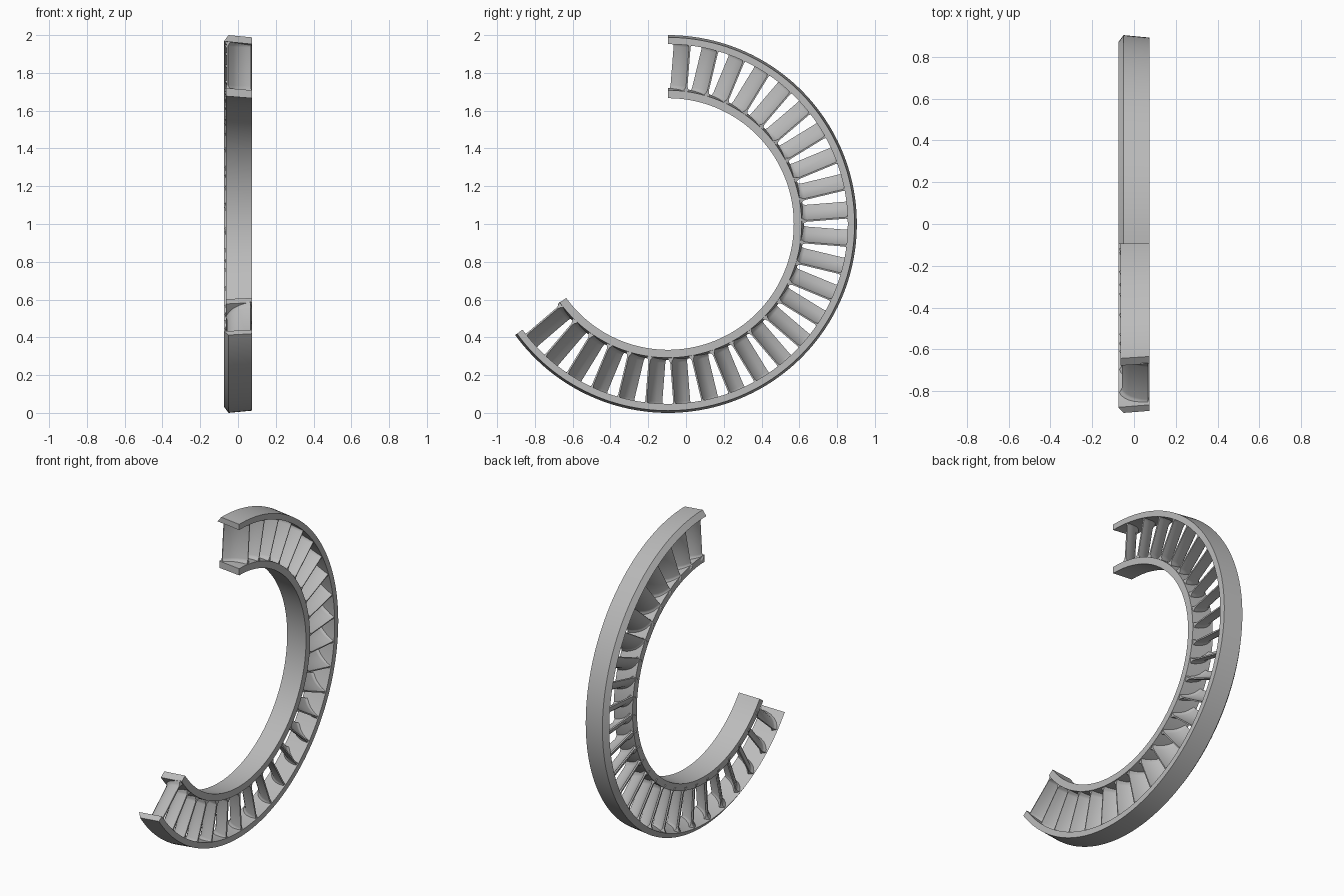
import bpy, bmesh, math
from mathutils import Vector

cube = bpy.data.objects.get("Cube")
if cube:
    bpy.data.objects.remove(cube, do_unlink=True)

CENTRE = Vector((0, -0.0955, 1))
SPAN, PITCH = 234, 9          # degrees covered by the sector, vane spacing

metal = bpy.data.materials.new("grey_metal")
metal.use_nodes = True
grey = (0.5, 0.5, 0.5, 1)
metal.diffuse_color = grey
metal.node_tree.nodes["Principled BSDF"].inputs["Base Color"].default_value = grey


def loft(name, rings):
    """Skin closed sections and cap both ends."""
    bm = bmesh.new()
    loops = [[bm.verts.new(p) for p in ring] for ring in rings]
    n = len(loops[0])
    for a, b in zip(loops, loops[1:]):
        for i in range(n):
            j = (i + 1) % n
            bm.faces.new((a[i], a[j], b[j], b[i]))
    bm.faces.new(loops[0])
    bm.faces.new(loops[-1])
    bmesh.ops.recalc_face_normals(bm, faces=bm.faces)
    mesh = bpy.data.meshes.new(name)
    bm.to_mesh(mesh)
    bm.free()
    mesh.materials.append(metal)
    obj = place(name, mesh)
    bpy.ops.object.select_all(action='DESELECT')
    obj.select_set(True)
    bpy.context.view_layer.objects.active = obj
    bpy.ops.object.shade_smooth_by_angle(angle=math.radians(35))
    return obj


def place(name, mesh, turn=0):
    obj = bpy.data.objects.new(name, mesh)
    obj.location = CENTRE
    obj.rotation_euler.x = -math.radians(turn)
    bpy.context.collection.objects.link(obj)
    return obj


def band(name, profile):
    """Sweep an (x, radius) profile clockwise around the axis."""
    rings = []
    for step in range(SPAN // 2 + 1):
        a = math.radians(step * 2)
        rings.append([(x, r * math.sin(a), r * math.cos(a)) for x, r in profile])
    return loft(name, rings)


# Outer and inner shroud bands
band("outer_band", [(-0.075, 0.967), (-0.05, 1.0), (0.075, 0.988), (0.075, 0.952)])
band("inner_band", [(-0.064, 0.677), (-0.064, 0.72), (0.075, 0.708), (0.075, 0.666)])

# Curved vane section: centre line (x, tangential) with half thickness
camber = [(-0.055, -0.042, 0.004), (-0.047, -0.027, 0.008), (-0.03, -0.005, 0.009),
          (-0.012, 0.011, 0.009), (0.01, 0.024, 0.008), (0.04, 0.036, 0.006),
          (0.068, 0.042, 0.004)]


def section(radius, extra):
    upper, lower = [], []
    for i, (x, t, half) in enumerate(camber):
        p, q = camber[max(i - 1, 0)], camber[min(i + 1, len(camber) - 1)]
        d = Vector((q[0] - p[0], q[1] - p[1])).normalized() * (half + extra)
        upper.append((x - d.y, t + d.x, radius))
        lower.append((x + d.y, t - d.x, radius))
    return upper + lower[::-1]


# Vane flares into a fillet at each band
stations = [(0.70, 0.014), (0.717, 0.009), (0.722, 0.004), (0.735, 0),
            (0.94, 0), (0.952, 0.004), (0.958, 0.009), (0.972, 0.014)]
first = loft("vane_1", [section(r, e) for r, e in stations])
first.rotation_euler.x = -math.radians(PITCH / 2)
for k in range(1, SPAN // PITCH):
    place(f"vane_{k + 1}", first.data, PITCH * (k + 0.5))
